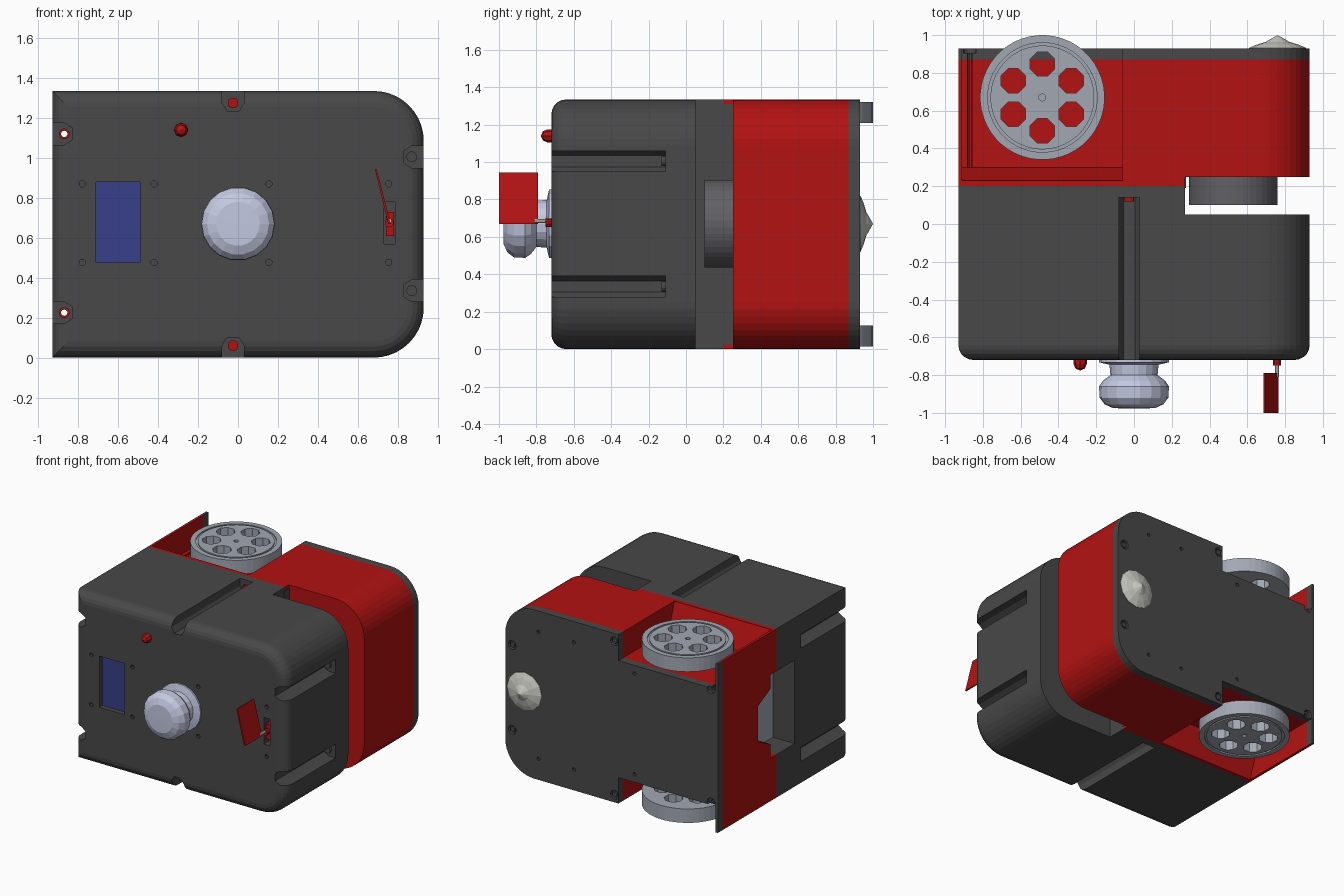
import bpy, bmesh, math
from mathutils import Vector

if "Cube" in bpy.data.objects:
    bpy.data.objects.remove(bpy.data.objects["Cube"])

H = 1.335  # body height


def material(name, c):
    m = bpy.data.materials.new(name)
    m.diffuse_color = (*c, 1)
    m.use_nodes = True
    m.node_tree.nodes["Principled BSDF"].inputs["Base Color"].default_value = m.diffuse_color
    return m


DARK = material("dark_plastic", (0.065, 0.065, 0.065))
RED = material("red_plastic", (0.45, 0.006, 0.006))
BLUE = material("blue_screen", (0.04, 0.05, 0.25))
PALE = material("pale_knob", (0.55, 0.58, 0.75))
STEEL = material("steel", (0.36, 0.39, 0.45))
GREY = material("mid_grey", (0.12, 0.12, 0.13))
IVORY = material("ivory", (0.6, 0.6, 0.55))


def finish(name, bm, mat):
    bmesh.ops.recalc_face_normals(bm, faces=bm.faces)
    me = bpy.data.meshes.new(name)
    bm.to_mesh(me)
    bm.free()
    ob = bpy.data.objects.new(name, me)
    bpy.context.collection.objects.link(ob)
    if mat:
        me.materials.append(mat)
    return ob


def prism(name, pts, axis, a, b, mat=None, front_bevel=0):
    """Extrude a 2D outline along an axis from a to b."""
    place = {"x": lambda p, t: (t, p[0], p[1]),
             "y": lambda p, t: (p[0], t, p[1]),
             "z": lambda p, t: (p[0], p[1], t)}[axis]
    bm = bmesh.new()
    lo = [bm.verts.new(place(p, a)) for p in pts]
    hi = [bm.verts.new(place(p, b)) for p in pts]
    cap = bm.faces.new(lo)
    bm.faces.new(hi[::-1])
    for i in range(len(pts)):
        j = (i + 1) % len(pts)
        bm.faces.new((lo[i], hi[i], hi[j], lo[j]))
    bmesh.ops.recalc_face_normals(bm, faces=bm.faces)
    if front_bevel:
        bmesh.ops.bevel(bm, geom=list(cap.edges), offset=front_bevel,
                        segments=5, profile=0.5, affect='EDGES')
    return finish(name, bm, mat)


def rect(x0, x1, z0, z1):
    return [(x0, z0), (x1, z0), (x1, z1), (x0, z1)]


def circle(cx, cz, r, n=16):
    return [(cx + r * math.cos(2 * math.pi * (i + .5) / n),
             cz + r * math.sin(2 * math.pi * (i + .5) / n)) for i in range(n)]


def lathe(name, prof, cx, cz, n, mat):
    """Revolve (radius, y) points around a front-to-back axis."""
    bm = bmesh.new()
    vs = [bm.verts.new((cx + r, y, cz)) for r, y in prof]
    es = [bm.edges.new(p) for p in zip(vs, vs[1:])]
    bmesh.ops.spin(bm, geom=vs + es, cent=(cx, 0, cz), axis=(0, 1, 0),
                   angle=2 * math.pi, steps=n, use_merge=True)
    bmesh.ops.remove_doubles(bm, verts=bm.verts, dist=1e-4)
    return finish(name, bm, mat)


def cut(targets, cutter):
    cutter.hide_render = True
    for t in targets:
        mod = t.modifiers.new("cut", 'BOOLEAN')
        mod.object, mod.solver, mod.operation = cutter, 'EXACT', 'DIFFERENCE'
        bpy.context.view_layer.objects.active = t
        bpy.ops.object.modifier_apply(modifier=mod.name)
    bpy.data.objects.remove(cutter, do_unlink=True)


# Shared outline: square left corners, rounded right corners
R = 0.25
outline = [(-0.93, 0)]
for cz, start in ((R, -90), (H - R, 0)):
    for i in range(11):
        t = math.radians(start + 9 * i)
        outline.append((0.93 - R + R * math.cos(t), cz + R * math.sin(t)))
outline.append((-0.93, H))

shell = prism("front_shell", outline, "y", -0.72, 0.2, DARK, 0.08)
body = prism("rear_body", outline, "y", 0.2, 0.87, RED)
plate = prism("back_plate", outline, "y", 0.87, 0.93, DARK)

# Open slot across the right half, with its dark inner wall and sensor drum
cut([shell, body], prism("slot_cut", rect(0.27, 1.1, -0.2, 1.5), "y", 0.05, 0.25))
prism("slot_inner_wall", rect(0.2, 0.274, 0.025, H - 0.025), "y", 0.19, 0.25, DARK)
prism("slot_drum", circle(0.525, 0.67, 0.235, 40), "y", 0.1, 0.26, GREY)

# Side grooves with screw seats
U = [(-.055, -.1), (-.055, .06), (-.03, .1), (.03, .1), (.055, .06), (.055, -.1)]
grooves = [(0.93, 1.005, -1, 0), (0.93, 0.335, -1, 0), (-0.93, 1.12, 1, 0),
           (-0.93, 0.225, 1, 0), (-0.025, H, 0, -1), (-0.025, 0, 0, 1)]
for x, z, dx, dz in grooves:
    end = 0.14 if dz else -0.11
    pts = [(x + dx * v + abs(dz) * u, z + dz * v + abs(dx) * u) for u, v in U]
    cut([shell], prism("groove_cut", pts, "y", -0.9, end))
    sx, sz = x + dx * 0.06, z + dz * 0.06
    screw = prism("groove_screw", circle(sx, sz, 0.027, 12), "y", end - 0.02, end + 0.01,
                  DARK if x > 0.5 else RED)
    cut([plate], prism("seat_cut", circle(sx, sz, 0.035, 12), "y", 0.905, 1))
    if x < -0.5:
        cut([shell, body, plate, screw],
            prism("bore_cut", circle(sx, sz, 0.016, 10), "y", -0.9, 1.1))
    else:
        prism("back_screw", circle(sx, sz, 0.022, 6), "y", 0.9, 0.925, DARK)

# Wheel wells, wheels and axles, top and bottom
for side in ("top", "bottom"):
    def f(z):
        return z if side == "top" else H - z
    well = [(.23, 1.45), (.23, 1.33), (.30, 1.13), (1.1, 1.13), (1.1, 1.45)]
    cut([body, plate], prism("well_cut", [(y, f(z)) for y, z in well],
                             "x", -0.91, -0.06))
    wx, wy = -0.485, 0.67
    wheel = prism(side + "_wheel", circle(wx, wy, 0.33, 48), "z", f(1.21), f(1.32), STEEL)
    for k in range(6):
        a = math.radians(30 + 60 * k)
        cut([wheel], prism("hole_cut", circle(wx + 0.177 * math.cos(a),
                           wy + 0.177 * math.sin(a), 0.07, 8), "z", f(1.1), f(1.4)))
    cut([wheel], prism("hub_cut", circle(wx, wy, 0.02, 6), "z", f(1.29), f(1.4)))
    groove = prism("ring_cut", circle(wx, wy, 0.29, 48), "z", f(1.31), f(1.4))
    cut([groove], prism("ring_core", circle(wx, wy, 0.275, 48), "z", f(1.2), f(1.5)))
    cut([wheel], groove)
    prism(side + "_axle", circle(wx, wy, 0.04, 12), "z", f(1.11), f(1.23), STEEL)

# Window in the left side with inner panel
win = [(-.03, .34), (.27, .34), (.27, .45), (.43, .53), (.43, .81), (.27, .89),
       (.27, 1.0), (-.03, 1.0)]
cut([shell, body], prism("window_cut", win, "x", -1.1, -0.72))
prism("window_panel", rect(-0.03, 0.43, 0.34, 1.0), "x", -0.74, -0.71, STEEL)

# Screen, small front and back holes, flag slot
cut([shell], prism("screen_cut", rect(-.71, -.49, .475, .88), "y", -0.9, -0.67))
prism("screen", rect(-.71, -.49, .475, .88), "y", -0.68, -0.65, BLUE)
for x in (-0.78, -0.42, 0.155, 0.755):
    for z in (0.477, 0.87):
        cut([shell], prism("hole_cut", circle(x, z, 0.016, 8), "y", -0.8, -0.69))
for x in (0.64, 0.33, -0.2):
    for z in (0.165 if x > 0 else 0.27, 1.17 if x > 0 else 1.065):
        cut([plate], prism("hole_cut", circle(x, z, 0.014, 8), "y", 0.9, 1))
cut([shell], prism("flag_slot_cut", rect(.73, .785, .57, .78), "y", -0.9, -0.66))

# Flag lever
prism("flag_horn", rect(.74, .78, .61, .73), "y", -0.71, -0.66, RED)
prism("flag_hub", circle(.757, .675, .023, 10), "y", -0.75, -0.70, RED)
prism("flag_rod", circle(.757, .685, .012, 8), "y", -0.81, -0.74, IVORY)
prism("flag", [(.686, .943), (.694, .945), (.764, .67), (.752, .67)], "y", -1.0, -0.79, RED)

# Front knob, indicator light, rear caster
lathe("knob", [(0, -.70), (.185, -.70), (.185, -.732), (.13, -.745), (.125, -.80),
               (.165, -.83), (.185, -.86), (.182, -.92), (.155, -.955), (.11, -.975),
               (0, -.977)], 0, 0.67, 18, PALE)
lathe("indicator_light", [(0, -.70), (.035, -.70), (.035, -.74), (.025, -.765), (0, -.776)],
      -0.285, 1.14, 8, RED)
lathe("caster", [(0, .92), (.15, .92), (.15, .933), (.11, .95), (.06, .965), (.05, .972),
                 (0, 1.0)], 0.76, 0.67, 12, IVORY)
